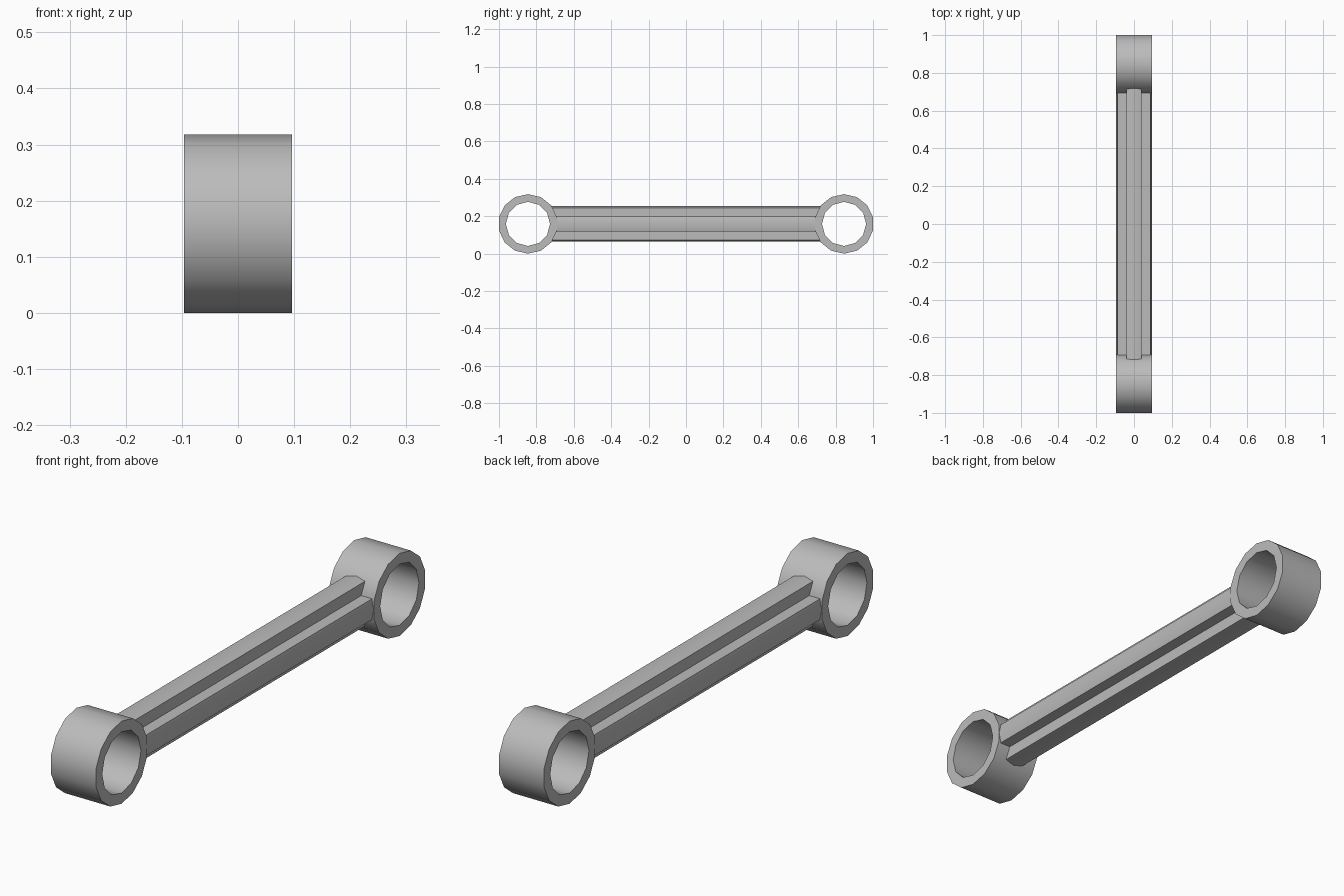
import bpy, bmesh, math
from mathutils import Vector, Matrix

cube = bpy.data.objects.get("Cube")
if cube:
    bpy.data.objects.remove(cube, do_unlink=True)

MID_Z = 0.159      # height of the link's centre line
RING_Y = 0.845     # distance of each ring from the middle

grey = bpy.data.materials.new("light_grey")
grey.use_nodes = True
colour = (0.5, 0.5, 0.5, 1)
grey.diffuse_color = colour
grey.node_tree.nodes["Principled BSDF"].inputs["Base Color"].default_value = colour


def circle(radius, sides):
    """Regular polygon with a vertex straight up."""
    step = math.tau / sides
    return [(radius * math.sin(i * step), radius * math.cos(i * step)) for i in range(sides)]


def prism(name, loops, length, matrix):
    """Fill closed outlines (holes allowed) and extrude them symmetrically."""
    bm = bmesh.new()
    for loop in loops:
        verts = [bm.verts.new((u, v, -length / 2)) for u, v in loop]
        for i, vert in enumerate(verts):
            bm.edges.new((vert, verts[i - 1]))
    bmesh.ops.triangle_fill(bm, use_beauty=True, edges=bm.edges[:])
    top = bmesh.ops.extrude_face_region(bm, geom=bm.faces[:], use_keep_orig=True)
    moved = [g for g in top["geom"] if isinstance(g, bmesh.types.BMVert)]
    bmesh.ops.translate(bm, verts=moved, vec=Vector((0, 0, length)))
    bmesh.ops.recalc_face_normals(bm, faces=bm.faces[:])
    bm.transform(matrix)
    mesh = bpy.data.meshes.new(name)
    bm.to_mesh(mesh)
    bm.free()
    mesh.materials.append(grey)
    obj = bpy.data.objects.new(name, mesh)
    bpy.context.collection.objects.link(obj)
    bpy.ops.object.select_all(action="DESELECT")
    obj.select_set(True)
    bpy.context.view_layer.objects.active = obj
    bpy.ops.object.shade_smooth_by_angle(angle=math.radians(35))
    return obj


# End rings, with their holes running sideways
along_x = Matrix(((0, 0, 1, 0), (1, 0, 0, 0), (0, 1, 0, 0), (0, 0, 0, 1)))
for name, side in (("front_ring", -1), ("back_ring", 1)):
    place = Matrix.Translation((0, side * RING_Y, MID_Z)) @ along_x
    prism(name, [circle(0.159, 14), circle(0.118, 12)], 0.192, place)

# Cross-shaped bar with rounded arm tips
HALF_ARM, TIP = 0.04, 0.095
shoulder = math.sqrt(TIP ** 2 - HALF_ARM ** 2)
arm = [(HALF_ARM, -HALF_ARM), (shoulder, -HALF_ARM), (TIP, 0), (shoulder, HALF_ARM)]
cross = []
for quarter in range(4):
    c, s = round(math.cos(quarter * math.pi / 2)), round(math.sin(quarter * math.pi / 2))
    cross += [(u * c - v * s, u * s + v * c) for u, v in arm]
along_y = Matrix.Rotation(math.pi / 2, 4, "X")
prism("cross_bar", [cross], 1.44, Matrix.Translation((0, 0, MID_Z)) @ along_y)
